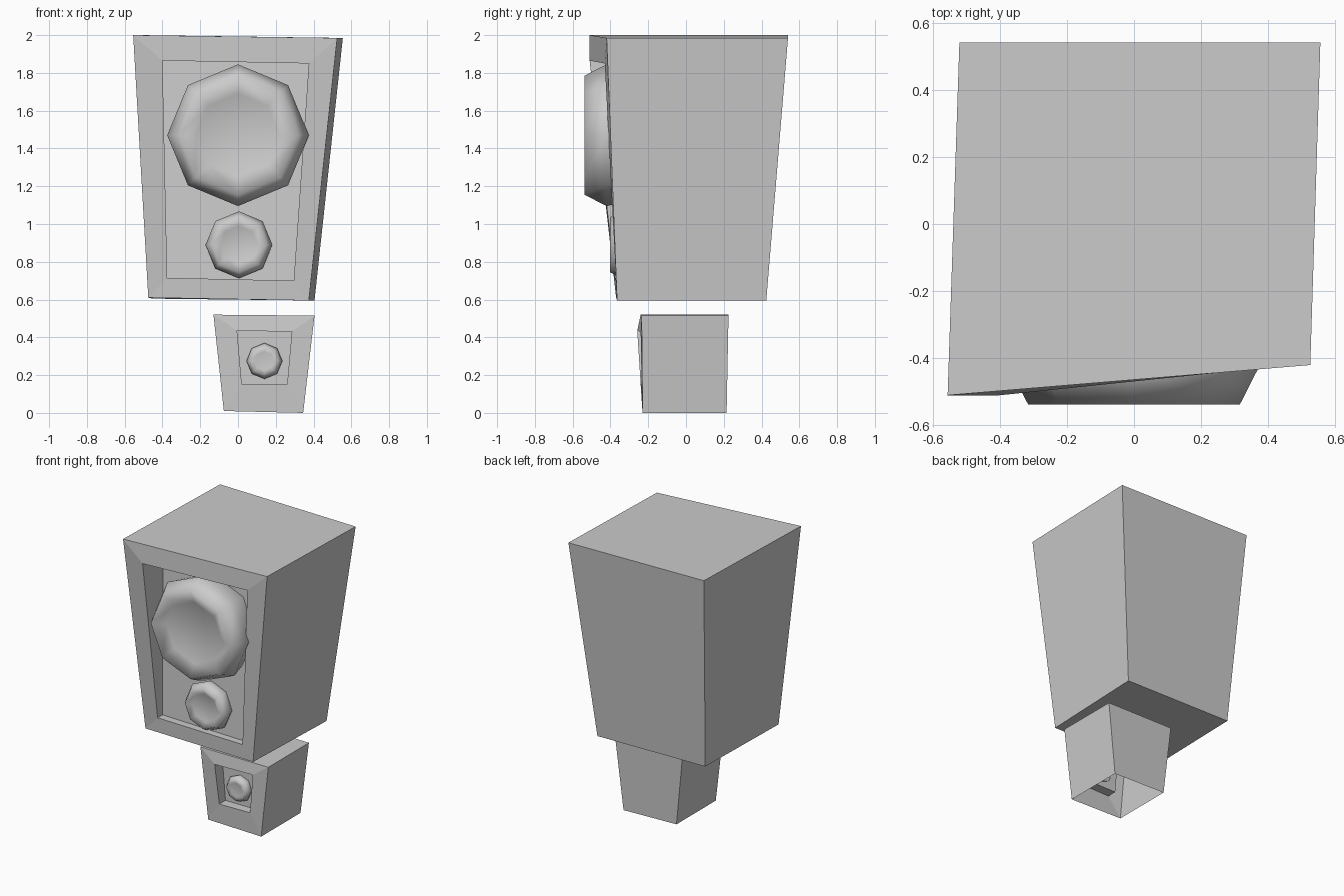
import bpy, bmesh, math

if "Cube" in bpy.data.objects:
    bpy.data.objects.remove(bpy.data.objects["Cube"])


def finish(bm, name, smooth=False):
    bmesh.ops.recalc_face_normals(bm, faces=bm.faces)
    for f in bm.faces:
        f.smooth = smooth
    me = bpy.data.meshes.new(name)
    bm.to_mesh(me)
    bm.free()
    ob = bpy.data.objects.new(name, me)
    bpy.context.collection.objects.link(ob)
    return ob


def cabinet(name, back, front, rim, panel_y, open_bottom=False):
    """Corners run top-left, top-right, bottom-right, bottom-left."""
    bm = bmesh.new()
    panel = [(x, py, z) for (x, y, z), py in zip(rim, panel_y)]
    loops = [[bm.verts.new(p) for p in loop] for loop in (back, front, rim, panel)]
    bm.faces.new(loops[0])
    bm.faces.new(loops[3])
    for k, (a, b) in enumerate(zip(loops, loops[1:])):
        for i in range(4):
            if open_bottom and k == 0 and i == 2:
                continue
            j = (i + 1) % 4
            bm.faces.new((a[i], a[j], b[j], b[i]))
    return finish(bm, name)


def speaker_cone(name, cx, cz, profile):
    """Eight-sided turned shape; profile is (radius, y) from back to front."""
    bm = bmesh.new()
    rings = []
    for r, y in profile:
        rings.append([bm.verts.new((cx + r * math.sin(i * math.pi / 4), y,
                                    cz + r * math.cos(i * math.pi / 4))) for i in range(8)])
    for a, b in zip(rings, rings[1:]):
        for i in range(8):
            j = (i + 1) % 8
            bm.faces.new((a[i], a[j], b[j], b[i]))
    bm.faces.new(rings[-1])
    return finish(bm, name, True)


# Large tapered cabinet with a recessed front
cabinet("upper_cabinet",
        [(-0.52, 0.54, 2.0), (0.555, 0.54, 1.985), (0.405, 0.425, 0.595), (-0.45, 0.425, 0.605)],
        [(-0.555, -0.51, 2.0), (0.525, -0.42, 1.985), (0.375, -0.365, 0.595), (-0.475, -0.37, 0.61)],
        [(-0.40, -0.51, 1.865), (0.375, -0.43, 1.85), (0.295, -0.37, 0.70), (-0.375, -0.375, 0.715)],
        (-0.28, -0.28, -0.32, -0.32))

# Small open-bottomed cabinet below
cabinet("lower_cabinet",
        [(-0.13, 0.225, 0.52), (0.405, 0.225, 0.515), (0.345, 0.215, 0.0), (-0.075, 0.215, 0.01)],
        [(-0.13, -0.24, 0.52), (0.405, -0.235, 0.515), (0.345, -0.23, 0.0), (-0.075, -0.23, 0.01)],
        [(-0.005, -0.258, 0.435), (0.285, -0.24, 0.43), (0.26, -0.235, 0.15), (0.02, -0.24, 0.15)],
        (-0.17,) * 4, True)

# Speakers with shallow dished faces
speaker_cone("large_speaker", 0.0, 1.47,
             [(0.34, -0.28), (0.375, -0.42), (0.315, -0.538), (0.22, -0.495)])
speaker_cone("medium_speaker", 0.005, 0.89,
             [(0.165, -0.305), (0.177, -0.345), (0.145, -0.402), (0.10, -0.382)])
speaker_cone("small_speaker", 0.14, 0.275,
             [(0.088, -0.165), (0.095, -0.19), (0.075, -0.225), (0.05, -0.22)])
